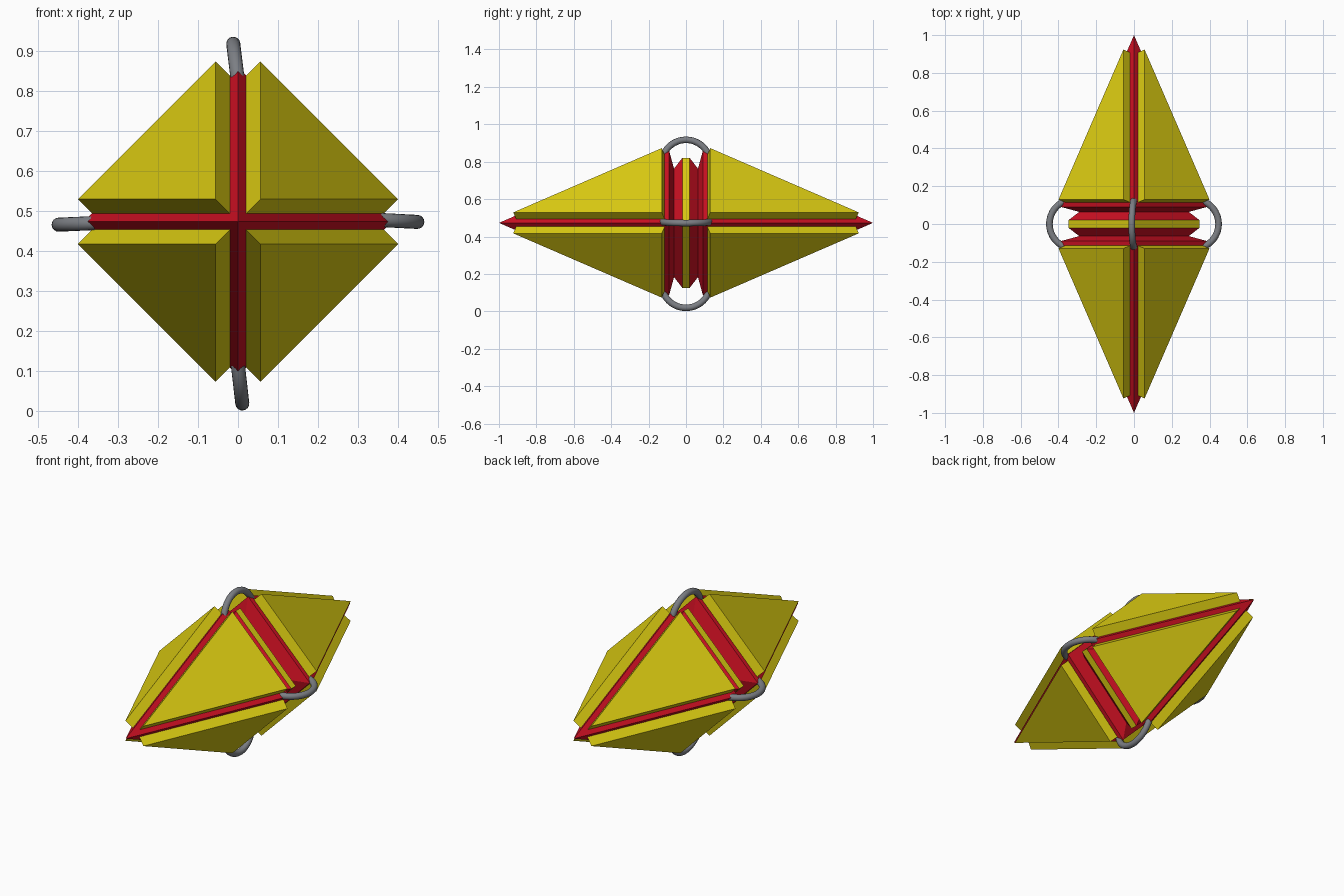
import bpy, bmesh, math
from mathutils import Vector, Matrix

if "Cube" in bpy.data.objects:
    bpy.data.objects.remove(bpy.data.objects["Cube"])

CZ = 0.473          # height of the long axis
SLOPE = 0.433       # pyramid radius lost per unit of length


def material(name, rgb):
    m = bpy.data.materials.new(name)
    m.diffuse_color = (*rgb, 1)
    m.use_nodes = True
    m.node_tree.nodes["Principled BSDF"].inputs["Base Color"].default_value = m.diffuse_color
    return m


RED = material("red", (0.60, 0.005, 0.016))
YELLOW = material("yellow", (0.72, 0.61, 0.006))
GREY = material("grey", (0.20, 0.21, 0.23))


def finish(name, bm, mats):
    bmesh.ops.recalc_face_normals(bm, faces=bm.faces[:])
    me = bpy.data.meshes.new(name)
    bm.to_mesh(me)
    bm.free()
    for m in mats:
        me.materials.append(m)
    ob = bpy.data.objects.new(name, me)
    bpy.context.collection.objects.link(ob)
    return ob


# Core: four-sided turned profile (y, radius) with a yellow belt in the middle
half = [(0.02, 0.347), (0.064, 0.29), (0.09, 0.385), (0.112, 0.385)]
profile = [(-y, r) for y, r in reversed(half)] + half
bm = bmesh.new()
rings = [[bm.verts.new((r * c, y, CZ + r * s)) for c, s in ((1, 0), (0, 1), (-1, 0), (0, -1))]
         for y, r in profile]
for a, b in zip(rings, rings[1:]):
    for i in range(4):
        j = (i + 1) % 4
        bm.faces.new((a[i], a[j], b[j], b[i]))
for ring, y in ((rings[0], -1), (rings[-1], 1)):
    tip = bm.verts.new((0, y, CZ))
    for i in range(4):
        bm.faces.new((ring[i], ring[(i + 1) % 4], tip))
for f in bm.faces:
    f.material_index = int(abs(f.calc_center_median().y) < 0.01)
finish("core", bm, [RED, YELLOW])

# Panels: a raised triangular plate on each of the eight faces
lift = Vector((1, SLOPE, 1)) * 0.036
corner = SLOPE * (1 - 0.114) - 0.02
triangle = [Vector((0.02, 0.908, 0.02)), Vector((corner, 0.114, 0.02)), Vector((0.02, 0.114, corner))]
for sx in (-1, 1):
    for sy in (-1, 1):
        for sz in (-1, 1):
            bm = bmesh.new()
            place = lambda p: bm.verts.new((sx * p.x, sy * p.y, CZ + sz * p.z))
            low = [place(p - lift * 0.05) for p in triangle]
            top = [place(p + lift) for p in triangle]
            bm.faces.new(low)
            bm.faces.new(top)
            for i in range(3):
                j = (i + 1) % 3
                bm.faces.new((low[i], low[j], top[j], top[i]))
            finish("panel", bm, [YELLOW])

# Links: grey rings joining the two halves at the corners, each a little askew
for x, z, angle in ((0.318, 0.479, -3), (-0.318, 0.471, 182.5), (0.004, 0.788, 97), (-0.004, 0.148, -83.5)):
    bpy.ops.mesh.primitive_torus_add(major_segments=48, minor_segments=16,
                                     major_radius=0.13, minor_radius=0.0175)
    ring = bpy.context.object
    ring.name = "link_ring"
    ring.matrix_world = Matrix.Translation((x, 0, z)) @ Matrix.Rotation(-math.radians(angle), 4, 'Y')
    ring.data.materials.append(GREY)
    bpy.ops.object.shade_smooth()
